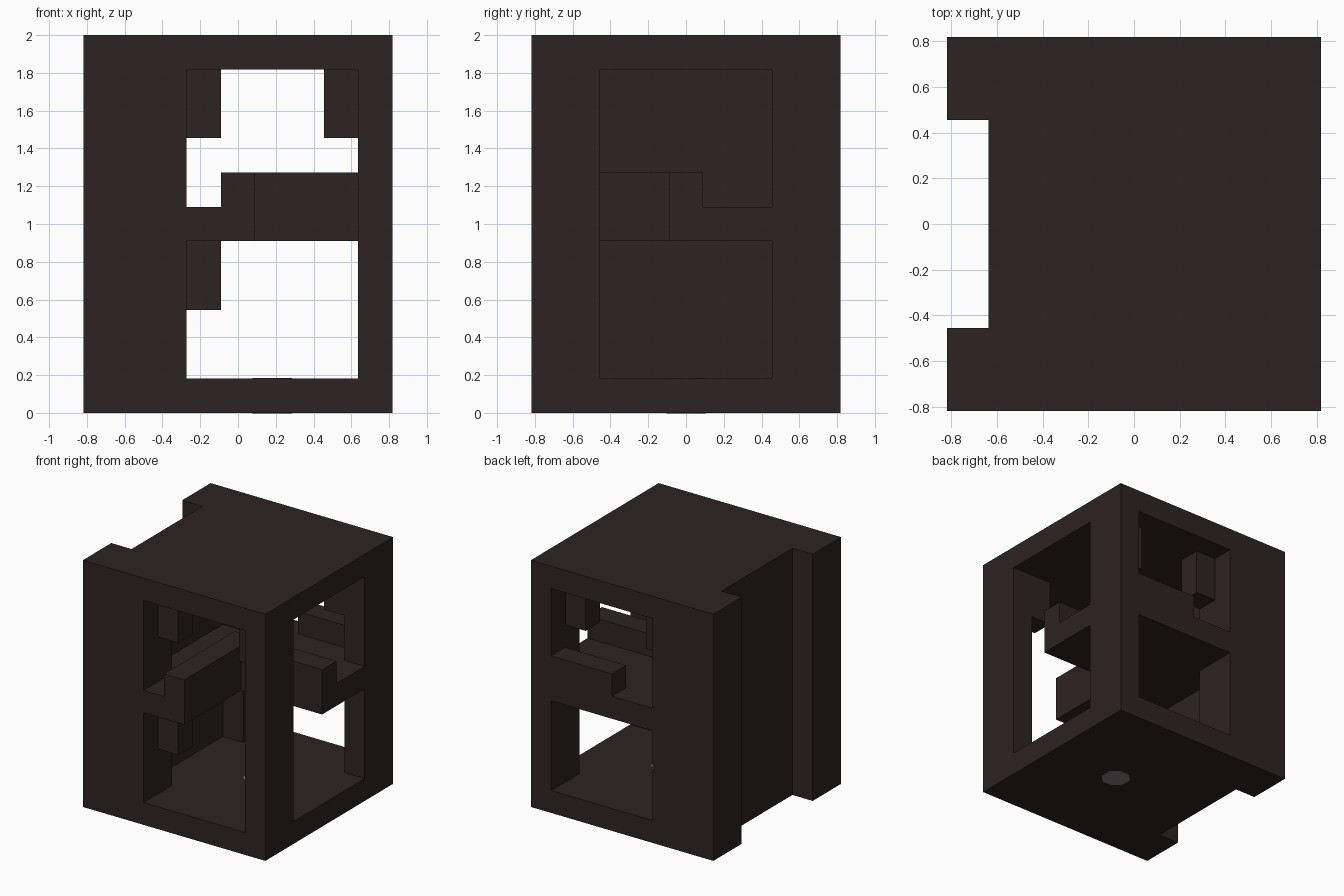
import bpy, bmesh, math
from mathutils import Matrix

U = 2 / 11  # block unit: the model is 9 x 9 x 11 units

cube = bpy.data.objects.get("Cube")
if cube:
    bpy.data.objects.remove(cube, do_unlink=True)


def material(name, color):
    mat = bpy.data.materials.new(name)
    mat.use_nodes = True
    mat.diffuse_color = (*color, 1)
    bsdf = next(n for n in mat.node_tree.nodes if n.type == 'BSDF_PRINCIPLED')
    bsdf.inputs["Base Color"].default_value = (*color, 1)
    return mat


DARK = material("dark brown", (0.026, 0.017, 0.017))
GREY = material("mid grey", (0.2, 0.2, 0.2))


def add_object(name, bm, mat):
    bmesh.ops.recalc_face_normals(bm, faces=bm.faces[:])
    mesh = bpy.data.meshes.new(name)
    bm.to_mesh(mesh)
    bm.free()
    mesh.materials.append(mat)
    obj = bpy.data.objects.new(name, mesh)
    bpy.context.scene.collection.objects.link(obj)
    return obj


def prism(name, plan, z0, z1, mat=DARK):
    """Extrude a plan outline (in units) from z0 to z1."""
    bm = bmesh.new()
    face = bm.faces.new([bm.verts.new((x * U, y * U, z0 * U)) for x, y in plan])
    ext = bmesh.ops.extrude_face_region(bm, geom=[face])["geom"]
    verts = [g for g in ext if isinstance(g, bmesh.types.BMVert)]
    bmesh.ops.translate(bm, verts=verts, vec=(0, 0, (z1 - z0) * U))
    return add_object(name, bm, mat)


def box(name, x0, x1, y0, y1, z0, z1):
    return prism(name, [(x0, y0), (x1, y0), (x1, y1), (x0, y1)], z0, z1)


# Outer housing, hollowed by the room, the front-to-back passage and the side recess
housing = box("housing", -4.5, 4.5, -4.5, 4.5, 0, 11)
cutters = [
    box("room_cutter", -2.5, 6, -2.5, 2.5, 1, 10),
    box("passage_cutter", -1.5, 3.5, -6, 6, 1, 10),
    box("recess_cutter", -6, -3.5, -2.5, 2.5, -1, 12),
]
bpy.context.view_layer.objects.active = housing
for cutter in cutters:
    cutter.hide_render = True
    mod = housing.modifiers.new(cutter.name, 'BOOLEAN')
    mod.operation = 'DIFFERENCE'
    mod.solver = 'EXACT'
    mod.object = cutter
    bpy.ops.object.modifier_apply(modifier=mod.name)
for cutter in cutters:
    bpy.data.objects.remove(cutter, do_unlink=True)

# Middle shelf, open at the front corner
prism("shelf", [
    (-1.5, -4.5), (0.5, -4.5), (0.5, -0.5), (4.5, -0.5), (4.5, 2.5), (3.5, 2.5),
    (3.5, 4.5), (-1.5, 4.5), (-1.5, 2.5), (-2.5, 2.5), (-2.5, -2.5), (-1.5, -2.5),
], 5, 6)

# Raised rail around the open corner, and a lip at the back
prism("corner_rail", [
    (-0.5, -4.5), (0.5, -4.5), (0.5, -0.5), (4.5, -0.5), (4.5, 0.5), (-0.5, 0.5),
], 6, 7)
box("back_lip", 0.5, 3.5, 3.5, 4.5, 6, 7)

# Hanging blocks in the passage corners
for x0, side in ((-1.5, "right"), (2.5, "left")):
    for y0, end in ((-3.5, "front"), (2.5, "back")):
        box(f"{end}_{side}_hanging_block", x0, x0 + 1, y0, y0 + 1, 8, 10)
box("lower_hanging_block", -1.5, -0.5, -3.5, -2.5, 3, 5)

# Octagonal pin set through the floor
bm = bmesh.new()
bmesh.ops.create_cone(
    bm, cap_ends=True, segments=8, radius1=0.113, radius2=0.113, depth=U + 0.006,
    matrix=Matrix.Translation((U, 0, U / 2)) @ Matrix.Rotation(math.pi / 8, 4, 'Z'))
add_object("floor_pin", bm, GREY)
